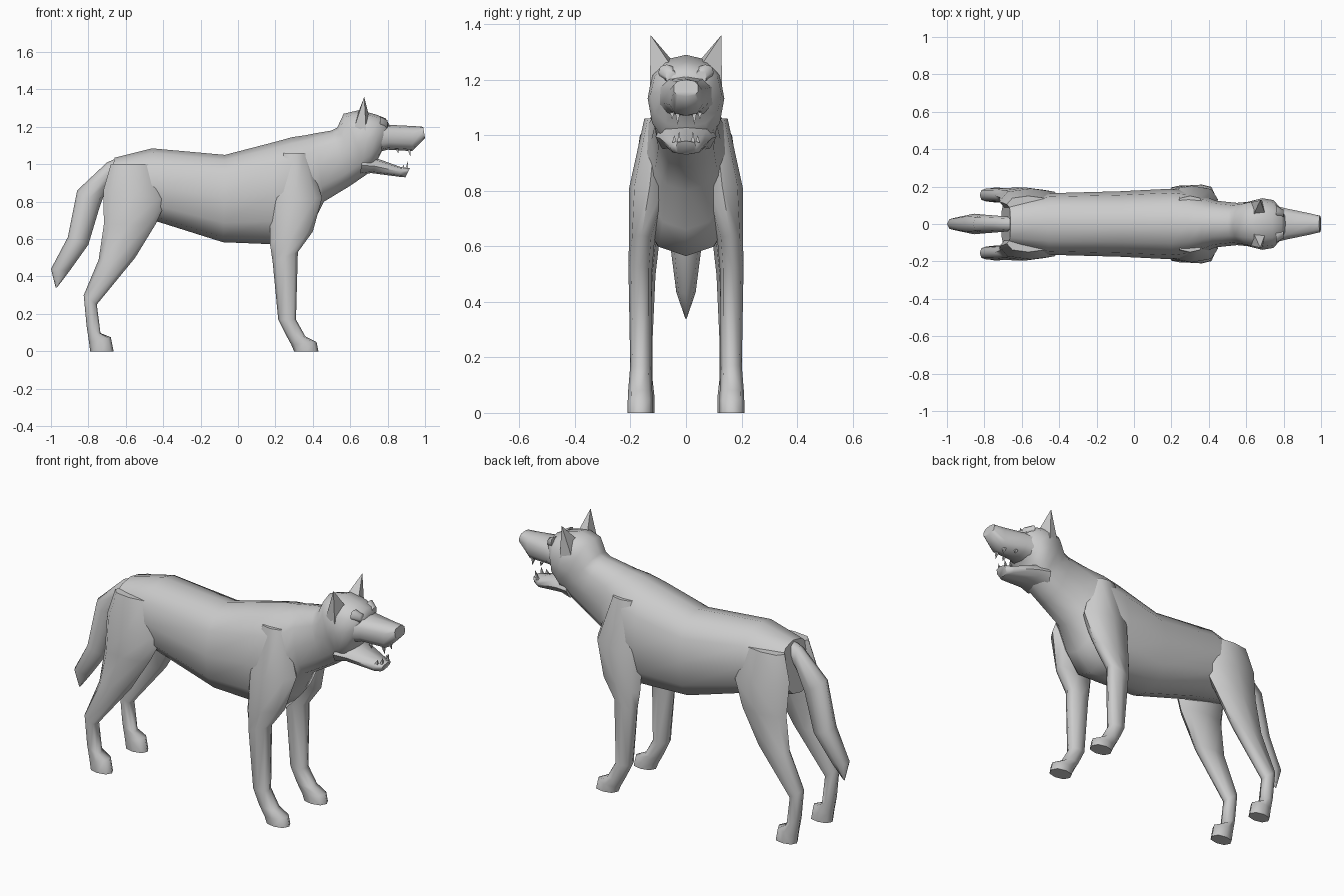
import bpy, bmesh, math
from mathutils import Vector


def finish(name, bm, angle=60):
    bmesh.ops.recalc_face_normals(bm, faces=bm.faces)
    me = bpy.data.meshes.new(name)
    bm.to_mesh(me)
    bm.free()
    ob = bpy.data.objects.new(name, me)
    bpy.context.collection.objects.link(ob)
    bpy.ops.object.select_all(action='DESELECT')
    ob.select_set(True)
    bpy.context.view_layer.objects.active = ob
    bpy.ops.object.shade_smooth_by_angle(angle=math.radians(angle))
    return ob


def power(v, e):
    return math.copysign(abs(v) ** e, v)


def loft(name, sections, n=8, e=0.85, side=1):
    """Skin rings given as (x1, z1, x2, z2, half width, centre y)."""
    bm = bmesh.new()
    rings = []
    for x1, z1, x2, z2, w, yc in sections:
        ring = []
        for i in range(n):
            a = 2 * math.pi * i / n
            c, s = power(math.cos(a), e), power(math.sin(a), e)
            ring.append(bm.verts.new(((x1 + x2) / 2 + c * (x1 - x2) / 2,
                                      side * (yc + w * s),
                                      (z1 + z2) / 2 + c * (z1 - z2) / 2)))
        rings.append(ring)
    for a, b in zip(rings, rings[1:]):
        for i in range(n):
            j = (i + 1) % n
            bm.faces.new((a[i], a[j], b[j], b[i]))
    bm.faces.new(rings[0])
    bm.faces.new(rings[-1])
    return finish(name, bm)


def spike(name, base, tip):
    """Pyramid from a few base points to a tip."""
    bm = bmesh.new()
    vs = [bm.verts.new(p) for p in base]
    t = bm.verts.new(tip)
    bm.faces.new(vs)
    for i in range(len(vs)):
        bm.faces.new((vs[i], vs[(i + 1) % len(vs)], t))
    finish(name, bm, 50)


# Torso, neck and skull in one skin
loft("body", [
    (-0.66, 1.035, -0.71, 0.76, 0.13, 0),
    (-0.46, 1.085, -0.42, 0.69, 0.165, 0),
    (-0.07, 1.05, -0.08, 0.583, 0.175, 0),
    (0.20, 1.12, 0.17, 0.573, 0.188, 0),
    (0.29, 1.145, 0.30, 0.565, 0.178, 0),
    (0.36, 1.155, 0.39, 0.66, 0.15, 0),
    (0.41, 1.165, 0.46, 0.80, 0.125, 0),
    (0.50, 1.18, 0.60, 0.885, 0.113, 0),
    (0.53, 1.195, 0.68, 0.94, 0.118, 0),
    (0.565, 1.27, 0.70, 0.955, 0.125, 0),
    (0.65, 1.29, 0.72, 0.975, 0.138, 0),
    (0.74, 1.265, 0.75, 1.03, 0.128, 0),
    (0.79, 1.245, 0.77, 1.07, 0.09, 0),
    (0.81, 1.21, 0.78, 1.08, 0.075, 0)], n=12)

# Upper muzzle and lower jaw
loft("muzzle", [
    (0.72, 1.22, 0.73, 1.06, 0.11, 0),
    (0.82, 1.21, 0.80, 1.078, 0.086, 0),
    (0.94, 1.204, 0.93, 1.07, 0.06, 0),
    (0.99, 1.20, 1.00, 1.14, 0.045, 0)], n=10, e=0.75)
loft("lower_jaw", [
    (0.67, 1.05, 0.65, 0.94, 0.11, 0),
    (0.76, 1.025, 0.71, 0.953, 0.093, 0),
    (0.87, 0.985, 0.87, 0.932, 0.06, 0),
    (0.92, 0.98, 0.895, 0.93, 0.038, 0)], e=0.7)

# Drooping tail
loft("tail", [
    (-0.63, 1.04, -0.67, 0.92, 0.035, 0),
    (-0.70, 1.01, -0.70, 0.88, 0.042, 0),
    (-0.86, 0.86, -0.74, 0.77, 0.05, 0),
    (-0.91, 0.61, -0.80, 0.57, 0.055, 0),
    (-1.00, 0.44, -0.90, 0.43, 0.035, 0),
    (-0.975, 0.34, -0.967, 0.342, 0.003, 0)])

front_leg = [
    (0.37, 1.06, 0.23, 1.06, 0.045, 0.105),
    (0.45, 0.82, 0.17, 0.80, 0.075, 0.13),
    (0.40, 0.64, 0.17, 0.58, 0.046, 0.16),
    (0.32, 0.53, 0.185, 0.48, 0.042, 0.165),
    (0.31, 0.17, 0.215, 0.17, 0.038, 0.163),
    (0.36, 0.08, 0.255, 0.09, 0.043, 0.165),
    (0.42, 0.05, 0.285, 0.035, 0.045, 0.165),
    (0.43, 0, 0.30, 0, 0.045, 0.165)]
hind_leg = [
    (-0.45, 1.00, -0.68, 1.00, 0.045, 0.105),
    (-0.38, 0.81, -0.72, 0.86, 0.07, 0.12),
    (-0.44, 0.68, -0.717, 0.68, 0.053, 0.142),
    (-0.55, 0.50, -0.745, 0.49, 0.042, 0.152),
    (-0.755, 0.25, -0.825, 0.30, 0.035, 0.155),
    (-0.735, 0.095, -0.81, 0.14, 0.035, 0.155),
    (-0.68, 0.075, -0.797, 0.05, 0.041, 0.155),
    (-0.665, 0, -0.79, 0, 0.041, 0.155)]

for side, tag in ((1, "left"), (-1, "right")):
    loft("front_leg_" + tag, front_leg, side=side)
    loft("hind_leg_" + tag, hind_leg, side=side)
    # Upright pointed ear
    spike("ear_" + tag, [(0.64, side * 0.05, 1.27), (0.70, side * 0.06, 1.26),
                         (0.685, side * 0.13, 1.18), (0.62, side * 0.115, 1.19)],
          (0.675, side * 0.127, 1.36))
    # Brow ridge
    loft("brow_" + tag, [(0.76, 1.255, 0.76, 1.20, 0.03, 0.07),
                         (0.80, 1.235, 0.80, 1.19, 0.02, 0.055)], side=side)
    # Upper and lower fangs
    for k, (x, y, z, h) in enumerate([(0.915, 0.03, 1.078, -0.04), (0.85, 0.05, 1.082, -0.025),
                                      (0.90, 0.025, 0.97, 0.045), (0.88, 0.042, 0.975, 0.025)]):
        r = 0.008
        spike("fang_%s_%d" % (tag, k),
              [(x - r, side * y - r, z), (x + r, side * y - r, z),
               (x + r, side * y + r, z), (x - r, side * y + r, z)],
              (x + 0.008, side * y, z + h))
